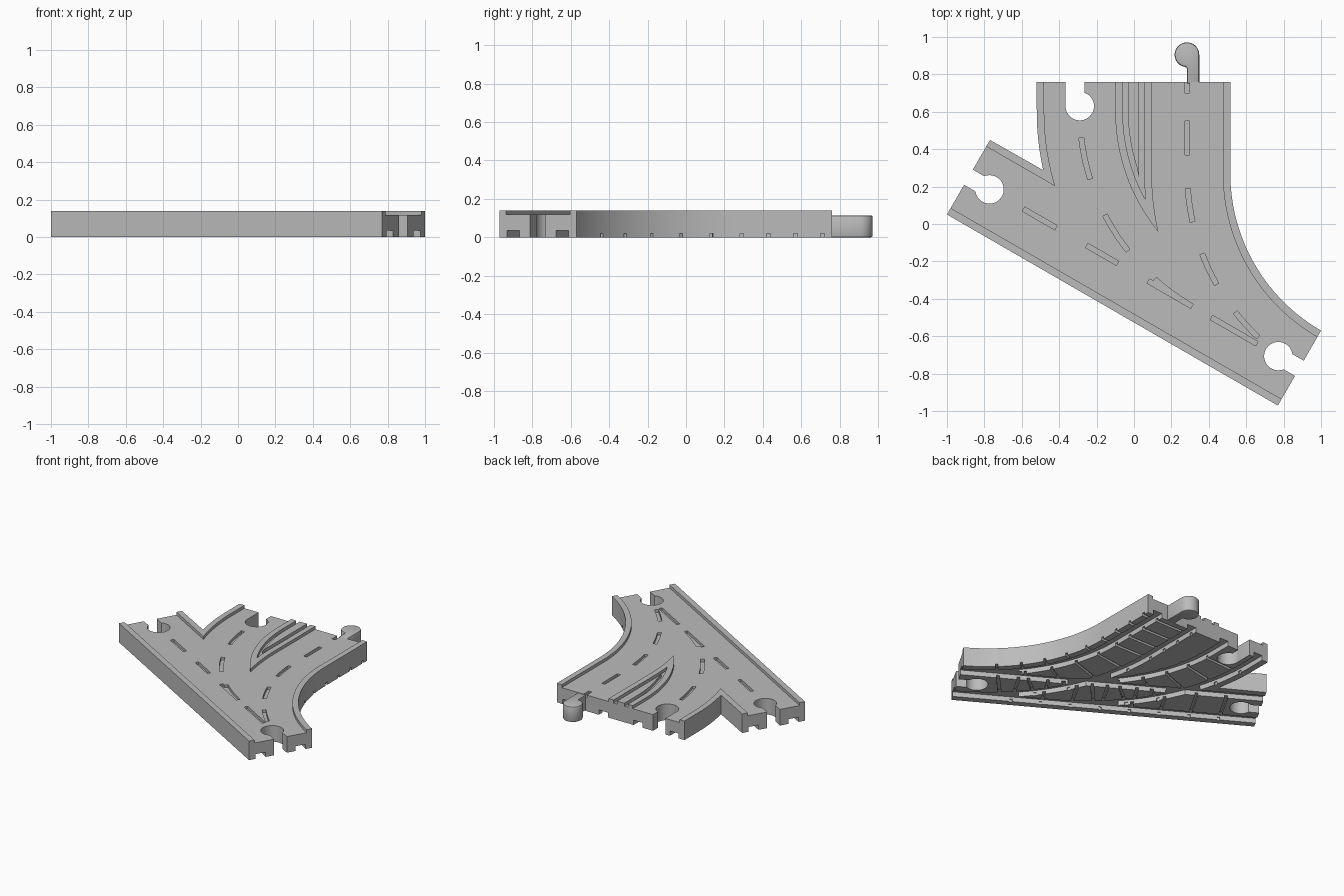
import bpy, bmesh, math
from mathutils import Vector

if "Cube" in bpy.data.objects:
    bpy.data.objects.remove(bpy.data.objects["Cube"])

TOP, ROAD, EDGE, LANE = 0.14, 0.118, 0.23, 0.19
RADIUS, TURN = 1.2, math.pi / 3

grey = bpy.data.materials.new("plain_grey")
grey.use_nodes = True
grey.diffuse_color = (0.5, 0.5, 0.5, 1)
grey.node_tree.nodes["Principled BSDF"].inputs["Base Color"].default_value = (0.5, 0.5, 0.5, 1)


def prism(name, pts, z0, z1):
    """Upright solid from a flat outline."""
    bm = bmesh.new()
    face = bm.faces.new([bm.verts.new((p[0], p[1], z0)) for p in pts])
    up = bmesh.ops.extrude_face_region(bm, geom=[face])
    moved = [v for v in up["geom"] if isinstance(v, bmesh.types.BMVert)]
    bmesh.ops.translate(bm, verts=moved, vec=(0, 0, z1 - z0))
    bmesh.ops.recalc_face_normals(bm, faces=bm.faces)
    mesh = bpy.data.meshes.new(name)
    bm.to_mesh(mesh)
    bm.free()
    mesh.materials.append(grey)
    obj = bpy.data.objects.new(name, mesh)
    bpy.context.collection.objects.link(obj)
    return obj


def apply(obj, mod):
    bpy.context.view_layer.objects.active = obj
    bpy.ops.object.modifier_apply(modifier=mod.name)


def cut(pts, z0, z1):
    tool = prism("cutter", pts, z0, z1)
    mod = body.modifiers.new("cut", "BOOLEAN")
    mod.operation, mod.solver, mod.object = "DIFFERENCE", "EXACT", tool
    apply(body, mod)
    bpy.data.objects.remove(tool)


# Centre lines: point at distance s along the lane, shifted sideways by off
def straight(s, off=0):
    along = Vector((math.cos(math.pi / 6), -0.5))
    return Vector((-0.885, 0.25)) + along * s + Vector((0.5, along.x)) * off


def curve(x, lead):
    def at(s, off=0):
        a = min(max((s - lead) / RADIUS, 0), TURN)
        rest = s - lead - a * RADIUS
        along = Vector((math.sin(a), -math.cos(a)))
        side = Vector((math.cos(a), math.sin(a)))
        centre = Vector((x + RADIUS, 0.76 - lead))
        return centre - side * (RADIUS - off) + along * rest
    return at


left_lane, right_lane = curve(-0.29, 0.16), curve(0.285, 0.49)
arc = RADIUS * TURN
lanes = [(straight, -0.1, 2.15), (left_lane, -0.1, 0.16 + arc), (right_lane, -0.1, 0.55 + arc)]


def line(lane, off, s0, s1):
    n = 1 if lane is straight else max(2, round(abs(s1 - s0) / 0.045))
    return [lane(s0 + (s1 - s0) * i / n, off) for i in range(n + 1)]


def strip(lane, lo, hi, s0, s1):
    return line(lane, lo, s0, s1) + line(lane, hi, s1, s0)


# Solid slab with the full outline
outline = line(straight, -EDGE, 0, 2.043) + line(right_lane, EDGE, 0.49 + arc, 0)
outline += line(left_lane, -EDGE, 0, 0.424) + [straight(0, EDGE)]
body = prism("track_body", outline, 0, TOP)

# Sunken lanes on top, wheel grooves underneath
for lane, s0, s1 in lanes:
    cut(strip(lane, -LANE, LANE, s0, s1), ROAD, 0.3)
for lane, s0, s1 in lanes:
    for mid in (-0.147, 0.147):
        cut(strip(lane, mid - 0.036, mid + 0.036, s0, s1), -0.1, 0.035)

# Groove around the pointed island between the two curved lanes
cut(line(left_lane, EDGE, -0.1, 0.77) + line(right_lane, -EDGE, 0.6, -0.1)
    + line(right_lane, -0.258, -0.1, 0.51) + line(left_lane, 0.258, 0.53, -0.1), ROAD, 0.3)

# Centre dashes
dashes = [(straight, 0.34, 0.54), (straight, 0.73, 0.92), (straight, 1.11, 1.38), (straight, 1.5, 1.78),
          (right_lane, -0.1, 0.06)]
dashes += [(right_lane, 0.21 + 0.36 * k, 0.39 + 0.36 * k) for k in range(4)]
dashes += [(left_lane, 0.3 + 0.435 * k, 0.525 + 0.435 * k) for k in range(3)]
for lane, s0, s1 in dashes:
    cut(strip(lane, -0.013, 0.013, s0, s1), ROAD - 0.02, 0.3)

# Sleeper lines underneath; those of the right lane run out through its side
sleepers = [(right_lane, 0.05 + 0.14 * k, 0.3) for k in range(4)]
sleepers += [(right_lane, 0.66 + 0.203 * k, 0.3) for k in range(5)]
sleepers += [(left_lane, 0.22 + 0.19 * k, LANE) for k in range(6)]
sleepers += [(straight, 0.25 + 0.2 * k, LANE) for k in range(8)]
for lane, s, reach in sleepers:
    cut(strip(lane, -LANE, reach, s - 0.01, s + 0.01), -0.1, 0.02)


# Connector sockets: a round hole with a slot to the edge
def socket(end, out, lo, hi):
    out = Vector(out)
    side = Vector((out.y, -out.x))
    hub = end - out * 0.13
    ring = [hub + Vector((math.cos(a), math.sin(a))) * 0.076
            for a in (math.tau * i / 40 for i in range(40))]
    cut(ring, -0.1, 0.3)
    cut([hub + side * lo, hub + side * hi, end + side * hi + out * 0.1, end + side * lo + out * 0.1], -0.1, 0.3)


way = straight(1) - straight(0)
socket(straight(0), -way, -0.047, 0.047)
socket(straight(2.043), way, -0.047, 0.047)
socket(left_lane(0), (0, 1), -0.075, 0.025)

# Connector peg: round head with an offset neck
head = [(0.283 + 0.066 * math.cos(a), 0.905 + 0.066 * math.sin(a))
        for a in (math.pi * 1.5 * i / 30 for i in range(31))]
peg = prism("connector_peg", [(0.283, 0.75), (0.349, 0.75)] + head, 0, 0.115)
bevel = peg.modifiers.new("bevel", "BEVEL")
bevel.width, bevel.segments, bevel.limit_method = 0.01, 2, "ANGLE"
apply(peg, bevel)

for obj in (body, peg):
    bpy.ops.object.select_all(action="DESELECT")
    obj.select_set(True)
    bpy.context.view_layer.objects.active = obj
    bpy.ops.object.shade_smooth_by_angle(angle=math.radians(30))
